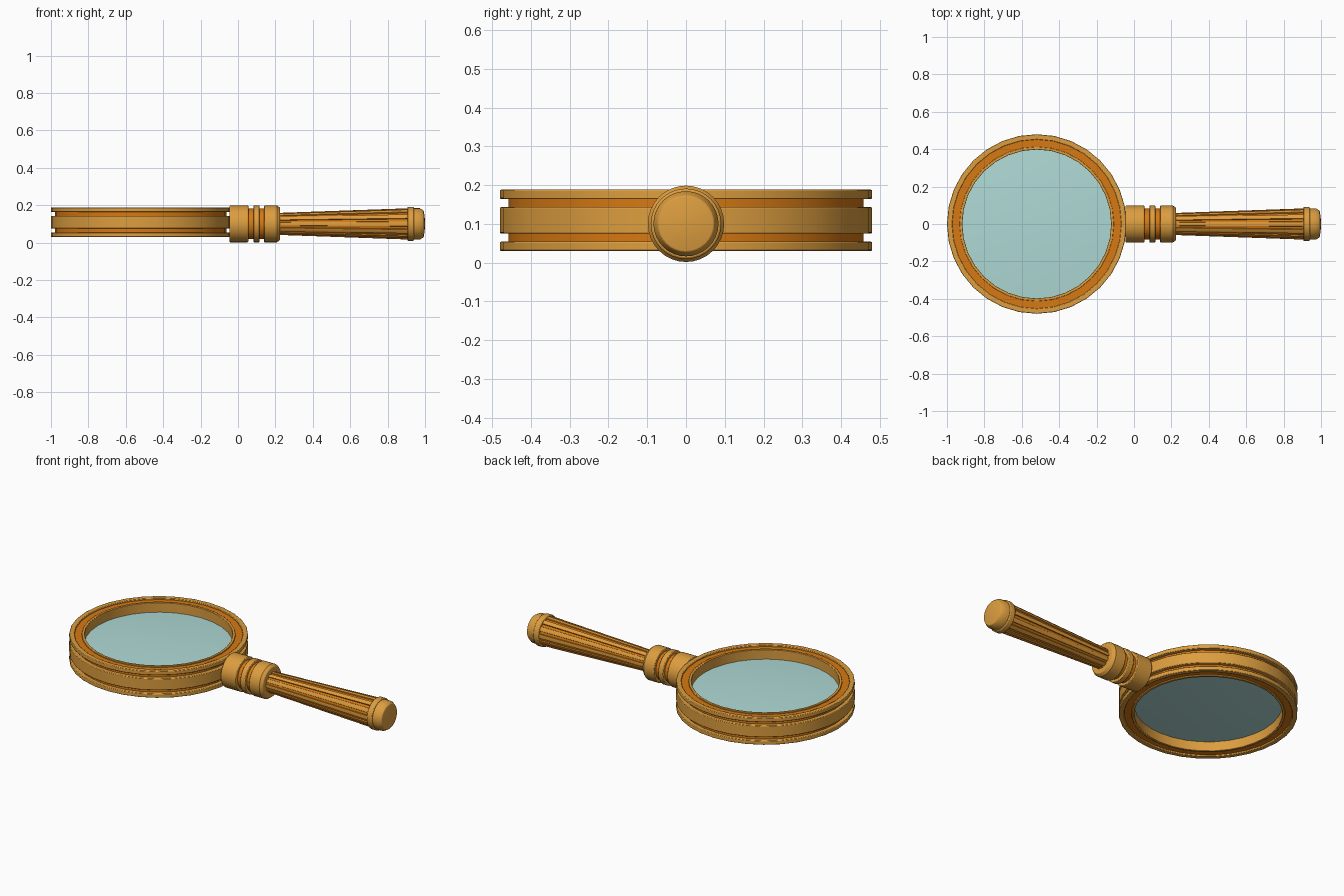
import bpy, bmesh, math
from mathutils import Matrix

cube = bpy.data.objects.get("Cube")
if cube:
    bpy.data.objects.remove(cube)


def material(name, rgb):
    m = bpy.data.materials.new(name)
    m.use_nodes = True
    m.diffuse_color = (*rgb, 1)
    m.node_tree.nodes["Principled BSDF"].inputs["Base Color"].default_value = (*rgb, 1)
    return m


gold = material("gold", (0.72, 0.34, 0.05))
orange = material("orange", (0.68, 0.19, 0.006))
glass = material("pale_glass", (0.43, 0.70, 0.67))

RING_X, RING_Z, AXIS_Z = -0.52, 0.109, 0.1
TO_RING = Matrix.Translation((RING_X, 0, RING_Z))
TO_HANDLE = Matrix.Translation((0, 0, AXIS_Z)) @ Matrix.Rotation(math.pi / 2, 4, 'Y')


def finish(name, bm, mats, matrix, bevel=0):
    bmesh.ops.recalc_face_normals(bm, faces=bm.faces)
    bm.transform(matrix)
    mesh = bpy.data.meshes.new(name)
    bm.to_mesh(mesh)
    bm.free()
    for m in mats:
        mesh.materials.append(m)
    ob = bpy.data.objects.new(name, mesh)
    bpy.context.collection.objects.link(ob)
    if bevel:
        mod = ob.modifiers.new("soft_edges", 'BEVEL')
        mod.width, mod.segments, mod.limit_method = bevel, 2, 'ANGLE'
        mod.angle_limit = math.radians(40)
    bpy.ops.object.select_all(action='DESELECT')
    ob.select_set(True)
    bpy.context.view_layer.objects.active = ob
    bpy.ops.object.shade_smooth_by_angle(angle=math.radians(35))
    return ob


def lathe(name, profile, mat, matrix, steps=32, closed=False, bevel=0):
    """Revolve (radius, height) points around local z."""
    bm = bmesh.new()
    verts = [bm.verts.new((r, 0, h)) for r, h in profile]
    pairs = list(zip(verts, verts[1:]))
    if closed:
        pairs.append((verts[-1], verts[0]))
    edges = [bm.edges.new(p) for p in pairs]
    bmesh.ops.spin(bm, geom=verts + edges, cent=(0, 0, 0), axis=(0, 0, 1),
                   angle=2 * math.pi, steps=steps, use_merge=True)
    bmesh.ops.remove_doubles(bm, verts=bm.verts, dist=1e-5)
    return finish(name, bm, [mat], matrix, bevel)


def hoop(name, r0, r1, z0, z1, mat, bevel=0):
    return lathe(name, [(r0, z0), (r1, z0), (r1, z1), (r0, z1)], mat,
                 TO_RING, closed=True, bevel=bevel)


# Lens frame: orange core, gold outer bands and gold inner liner
hoop("frame_core", 0.408, 0.458, -0.07, 0.07, orange)
hoop("frame_middle_band", 0.45, 0.48, -0.034, 0.034, gold, 0.003)
hoop("frame_top_lip", 0.452, 0.48, 0.055, 0.079, gold, 0.003)
hoop("frame_bottom_lip", 0.452, 0.48, -0.079, -0.055, gold, 0.003)
hoop("frame_inner_liner", 0.398, 0.413, -0.077, 0.077, gold, 0.002)

# Slightly convex lens
half = [(0.402 * t / 6, 0.02 + 0.014 * (1 - (t / 6) ** 2)) for t in range(7)]
lathe("lens", half + [(r, -h) for r, h in reversed(half)], glass, TO_RING, steps=64)


# Collar between frame and handle
def turned(name, x0, x1, r, mat, bevel=0):
    return lathe(name, [(0, x0), (r, x0), (r, x1), (0, x1)], mat, TO_HANDLE, bevel=bevel)


turned("collar_core", -0.03, 0.2, 0.082, orange)
turned("collar_front", -0.045, 0.055, 0.0985, gold, 0.004)
turned("collar_bead", 0.082, 0.115, 0.0985, gold, 0.004)
lathe("collar_back", [(0, 0.14), (0.0985, 0.14), (0.0985, 0.208), (0.086, 0.225), (0, 0.225)],
      gold, TO_HANDLE, bevel=0.003)

# Fluted grip: gold ribs with orange channels between them
RIBS, X0, X1, R0, R1 = 12, 0.21, 0.92, 0.058, 0.083
bm = bmesh.new()
rings = []
for x, r in ((X0, R0), (X1, R1)):
    ring = []
    for i in range(RIBS):
        for part, scale in ((-0.28, 1), (0, 1.01), (0.28, 1), (0.33, 0.92), (0.67, 0.92)):
            a = (i + part) * 2 * math.pi / RIBS
            ring.append(bm.verts.new((r * scale * math.cos(a), r * scale * math.sin(a), x)))
    rings.append(ring)
n = len(rings[0])
for i in range(n):
    j = (i + 1) % n
    face = bm.faces.new((rings[0][i], rings[0][j], rings[1][j], rings[1][i]))
    face.material_index = 0 if i % 5 < 2 else 1
bm.faces.new(rings[0])
bm.faces.new(rings[1])
finish("fluted_grip", bm, [gold, orange], TO_HANDLE)

# Pommel: bead and tapered, slightly domed end cap
turned("pommel_bead", 0.905, 0.94, 0.091, gold, 0.005)
lathe("pommel_cap", [(0, 0.93), (0.084, 0.93), (0.084, 0.972), (0.072, 0.992), (0.04, 0.998), (0, 1.0)],
      gold, TO_HANDLE, bevel=0.002)
